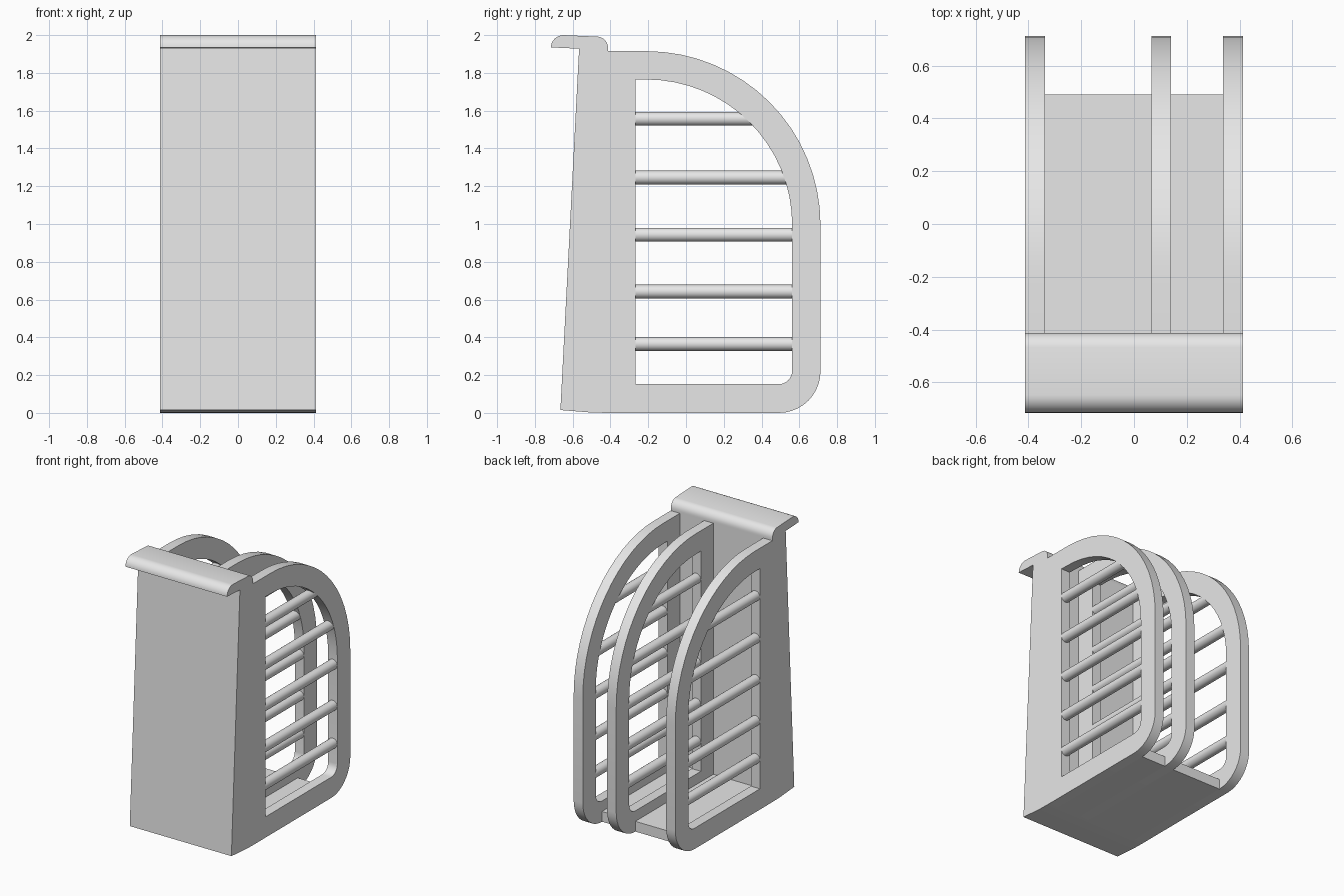
import bpy, bmesh, math
from mathutils import Matrix

if "Cube" in bpy.data.objects:
    bpy.data.objects.remove(bpy.data.objects["Cube"])

grey = bpy.data.materials.new("light grey")
grey.diffuse_color = (0.8, 0.8, 0.8, 1)
grey.use_nodes = True
grey.node_tree.nodes["Principled BSDF"].inputs["Base Color"].default_value = grey.diffuse_color

HALF_W = 0.412      # half of the overall width
THICK = 0.074       # side panel thickness
WALL_Y = -0.412     # inner face of the front wall


def arc(cy, cz, ry, rz, a0, a1, n):
    """Points on an elliptical arc in the (y, z) plane, angles in degrees."""
    return [(cy + ry * math.cos(math.radians(a0 + (a1 - a0) * i / n)),
             cz + rz * math.sin(math.radians(a0 + (a1 - a0) * i / n)))
            for i in range(n + 1)]


def plate(name, loops, x0, x1):
    """Extrude closed (y, z) outlines, inner ones being holes, from x0 to x1."""
    cu = bpy.data.curves.new(name, 'CURVE')
    cu.dimensions = '2D'
    cu.fill_mode = 'BOTH'
    cu.extrude = (x1 - x0) / 2
    for pts in loops:
        sp = cu.splines.new('POLY')
        sp.points.add(len(pts) - 1)
        for p, (y, z) in zip(sp.points, pts):
            p.co = (y, z, 0, 1)
        sp.use_cyclic_u = True
    tmp = bpy.data.objects.new(name + "_outline", cu)
    bpy.context.collection.objects.link(tmp)
    bpy.context.view_layer.update()
    dg = bpy.context.evaluated_depsgraph_get()
    me = bpy.data.meshes.new_from_object(tmp.evaluated_get(dg))
    bpy.data.objects.remove(tmp)
    bpy.data.curves.remove(cu)
    # local x, y, z become world y, z, x
    me.transform(Matrix(((0, 0, 1, (x0 + x1) / 2), (1, 0, 0, 0),
                         (0, 1, 0, 0), (0, 0, 0, 1))))
    return finish(name, me)


def finish(name, me):
    bm = bmesh.new()
    bm.from_mesh(me)
    bmesh.ops.remove_doubles(bm, verts=bm.verts, dist=1e-4)
    bmesh.ops.recalc_face_normals(bm, faces=bm.faces)
    bm.to_mesh(me)
    bm.free()
    me.name = name
    me.materials.clear()
    me.materials.append(grey)
    ob = bpy.data.objects.new(name, me)
    bpy.context.collection.objects.link(ob)
    bpy.ops.object.select_all(action='DESELECT')
    ob.select_set(True)
    bpy.context.view_layer.objects.active = ob
    bpy.ops.object.shade_smooth_by_angle(angle=math.radians(30))
    return ob


def rod(name, x, z, y0, y1, r=0.0365):
    bm = bmesh.new()
    bmesh.ops.create_cone(bm, cap_ends=True, segments=24, radius1=r, radius2=r,
                          depth=y1 - y0,
                          matrix=Matrix.Translation((x, (y0 + y1) / 2, z))
                          @ Matrix.Rotation(math.pi / 2, 4, 'X'))
    me = bpy.data.meshes.new(name)
    bm.to_mesh(me)
    bm.free()
    return finish(name, me)


# Slanted front wall
plate("front_wall", [[(-0.665, 0.015), (-0.5, 0.002), (WALL_Y, 0),
                      (WALL_Y, 1.92), (-0.566, 1.928)]], -HALF_W, HALF_W)

# Rounded lip overhanging the front
lip = ([(-0.566, 1.928), (WALL_Y, 1.92)]
       + arc(-0.472, 1.93, 0.06, 0.062, 0, 85, 8)
       + arc(-0.648, 1.935, 0.067, 0.065, 90, 180, 8))
plate("top_lip", [lip], -HALF_W, HALF_W)

# Arched side panels and divider, each with an open window
outer = ([(WALL_Y, 0)]
         + arc(0.492, 0.22, 0.22, 0.22, -90, 0, 10)
         + arc(-0.21, 0.995, 0.922, 0.92, 0, 90, 16)
         + [(WALL_Y, 1.915)])
inner = ([(-0.268, 0.152)]
         + arc(0.492, 0.222, 0.07, 0.07, -90, 0, 6)
         + arc(-0.21, 0.995, 0.772, 0.77, 0, 90, 16)
         + [(-0.268, 1.766)])
panels = {"left": -HALF_W, "divider": 0.067, "right": HALF_W - THICK}
rods = [(0.365, 0.6), (0.642, 0.6), (0.943, 0.6), (1.246, 0.58), (1.557, 0.41)]
for side, x in panels.items():
    plate(side + "_panel", [outer, inner], x, x + THICK)
    for i, (z, end) in enumerate(rods):
        rod(f"{side}_rod_{i + 1}", x + THICK / 2, z, -0.3, end)

# Floor strips between the panels
xs = list(panels.values())
for name, a, b in (("wide_floor", xs[0], xs[1]), ("narrow_floor", xs[1], xs[2])):
    plate(name, [[(WALL_Y, 0), (0.49, 0), (0.49, 0.075), (WALL_Y, 0.075)]],
          a + THICK, b)
